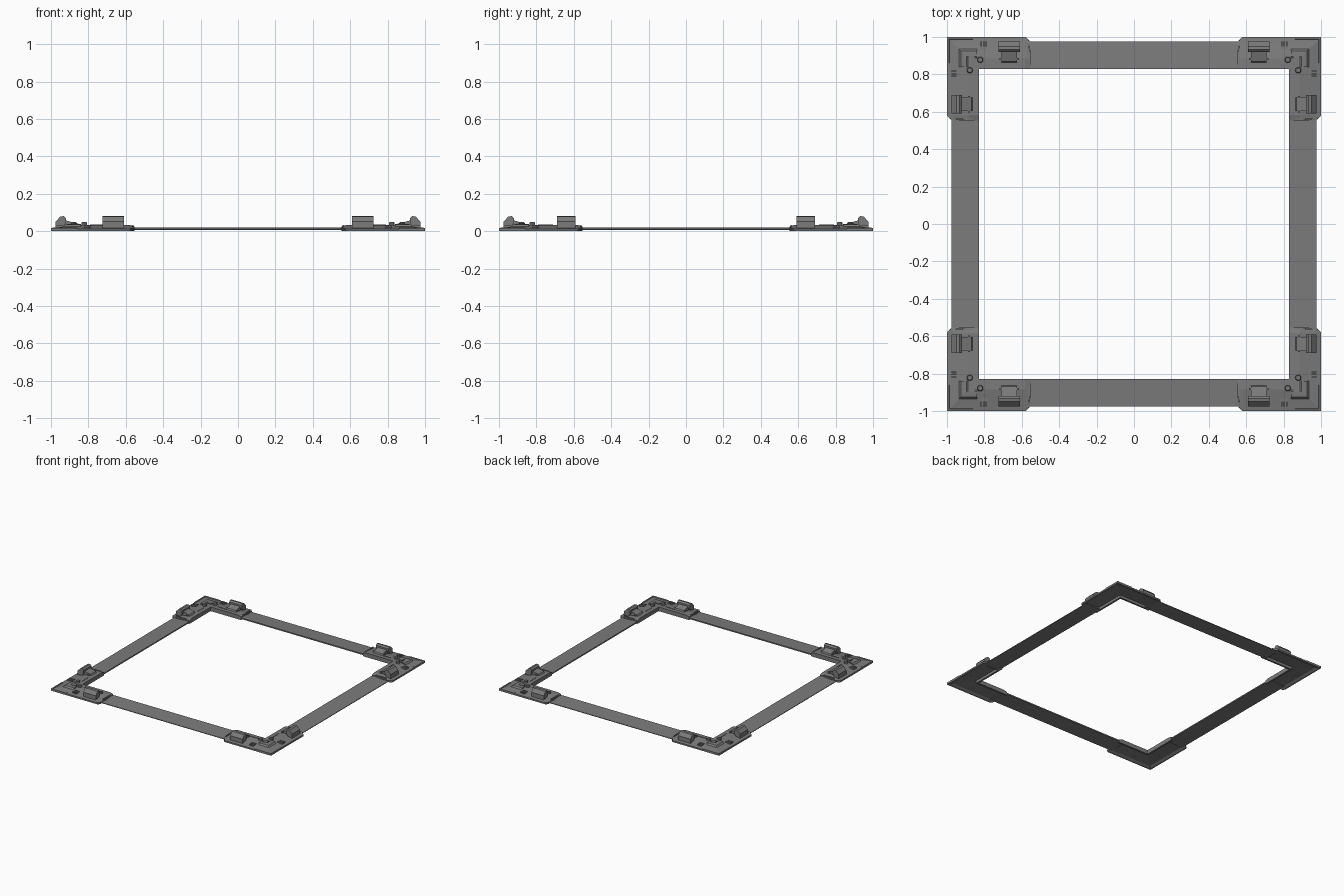
import bpy, bmesh, math

cube = bpy.data.objects.get("Cube")
if cube:
    bpy.data.objects.remove(cube, do_unlink=True)

grey = bpy.data.materials.new("mid_grey")
grey.use_nodes = True
grey.diffuse_color = (0.2, 0.2, 0.2, 1)
grey.node_tree.nodes["Principled BSDF"].inputs["Base Color"].default_value = (0.2, 0.2, 0.2, 1)


def finish(name, bm):
    bmesh.ops.recalc_face_normals(bm, faces=bm.faces)
    mesh = bpy.data.meshes.new(name)
    bm.to_mesh(mesh)
    bm.free()
    mesh.materials.append(grey)
    obj = bpy.data.objects.new(name, mesh)
    bpy.context.collection.objects.link(obj)
    return obj


def loft(name, rings):
    """Skin equal-length closed rings and cap both ends."""
    bm = bmesh.new()
    loops = [[bm.verts.new(p) for p in ring] for ring in rings]
    n = len(loops[0])
    for a, b in zip(loops, loops[1:]):
        for i in range(n):
            j = (i + 1) % n
            bm.faces.new((a[i], a[j], b[j], b[i]))
    bm.faces.new(loops[0])
    bm.faces.new(loops[-1])
    return finish(name, bm)


def place(arm, sx, sy):
    """Map (distance along arm, depth from outer edge, z) to the frame."""
    if arm == "x":
        return lambda u, d, z: (sx * u, sy * (1 - d), z)
    return lambda u, d, z: (sx * (1 - d), sy * u, z)


def prism(name, at, u0, u1, profile):
    return loft(name, [[at(u, d, z) for d, z in profile] for u in (u0, u1)])


def block(name, at, u0, u1, d0, d1, z0, z1):
    return prism(name, at, u0, u1, [(d0, z0), (d1, z0), (d1, z1), (d0, z1)])


def angle_sweep(name, sx, sy, section, end, chamfer=0.0, drop=0.0):
    """Sweep a section round the mitred corner, tapering at both ends."""
    ax, ay = place("x", sx, sy), place("y", sx, sy)

    def ring(at, u, tip):
        out = []
        for d, z in section:
            shift = max(0, chamfer - d) if tip else 0
            out.append(at(u + shift, d, z - drop if tip and z > 0.025 else z))
        return out
    mitre = [ax(1 - d, d, z) for d, z in section]
    inner = end + 0.03
    return loft(name, [ring(ax, end, True), ring(ax, inner, False), mitre,
                       ring(ay, inner, False), ring(ay, end, True)])


def pin(name, x, y, radius, z0, z1):
    circle = [(math.cos(i * math.pi / 6) * radius, math.sin(i * math.pi / 6) * radius)
              for i in range(12)]
    return loft(name, [[(x + a * k, y + b * k, z) for a, b in circle]
                       for k, z in ((1, z0), (1, z1 - 0.004), (0.75, z1))])


# Thin sloped strips between the corners
strip = [(0.025, 0.006), (0.17, 0.009), (0.17, 0.019), (0.025, 0.011)]
for label, arm, sx, sy in (("back", "x", 1, 1), ("front", "x", 1, -1),
                           ("left", "y", 1, 1), ("right", "y", -1, 1)):
    prism(label + "_strip", place(arm, sx, sy), -0.6, 0.6, strip)

# Hollow corner shell: outer edge, sloped top, flat inner ledge, recessed underside
shell = [(0, 0), (0, 0.013), (0.03, 0.018), (0.115, 0.034), (0.17, 0.034),
         (0.17, 0), (0.155, 0), (0.155, 0.022), (0.03, 0.009), (0.015, 0)]
ridge = [(0.06, 0.02), (0.075, 0.036), (0.105, 0.039), (0.12, 0.03)]
lip = [(0, 0.01), (0, 0.017), (0.012, 0.019), (0.016, 0.012)]
# Latch head with slanted top, and its low tongue
head = [(0.025, 0.008), (0.025, 0.052), (0.05, 0.078), (0.068, 0.081),
        (0.08, 0.07), (0.08, 0.05), (0.066, 0.02)]
tongue = [(0.06, 0.02), (0.06, 0.06), (0.08, 0.058), (0.13, 0.043), (0.14, 0.03)]

for sx, sy in ((1, 1), (-1, 1), (1, -1), (-1, -1)):
    tag = ("back" if sy > 0 else "front") + ("_left_" if sx > 0 else "_right_")
    angle_sweep(tag + "corner_shell", sx, sy, shell, 0.553, 0.025, 0.008)
    angle_sweep(tag + "corner_ridge", sx, sy, ridge, 0.84)
    angle_sweep(tag + "corner_lip", sx, sy, lip, 0.86)
    for arm, centre, half in (("x", 0.667, 0.057), ("y", 0.64, 0.05)):
        at = place(arm, sx, sy)
        name = tag + arm + "_"
        prism(name + "latch_head", at, centre - half, centre + half, head)
        prism(name + "latch_tongue", at, centre - half + 0.015, centre + half - 0.015, tongue)
        # Hinge bar standing out either side of the tongue
        block(name + "latch_hinge", at, centre - half + 0.005, centre + half - 0.005,
              0.112, 0.124, 0.028, 0.043)
        # Grip ribs, inner slot bar and end rib
        for k in (-1, 0, 1):
            u = 0.803 + k * 0.014
            block(name + "grip_rib", at, u - 0.004, u + 0.004, 0.025, 0.066, 0.012, 0.03)
        block(name + "ledge_bar", at, 0.71, 0.79, 0.133, 0.139, 0.03, 0.037)
        block(name + "end_rib", at, 0.558, 0.564, 0.045, 0.14, 0.015, 0.032)
        x, y, _ = at(0.822, 0.122, 0)
        pin(tag + arm + "_pin", x, y, 0.016, 0.02, 0.049)
    # Square boss at the inside of the corner
    block(tag + "square_boss", place("x", sx, sy), 0.852, 0.886, 0.1, 0.134, 0.025, 0.041)
